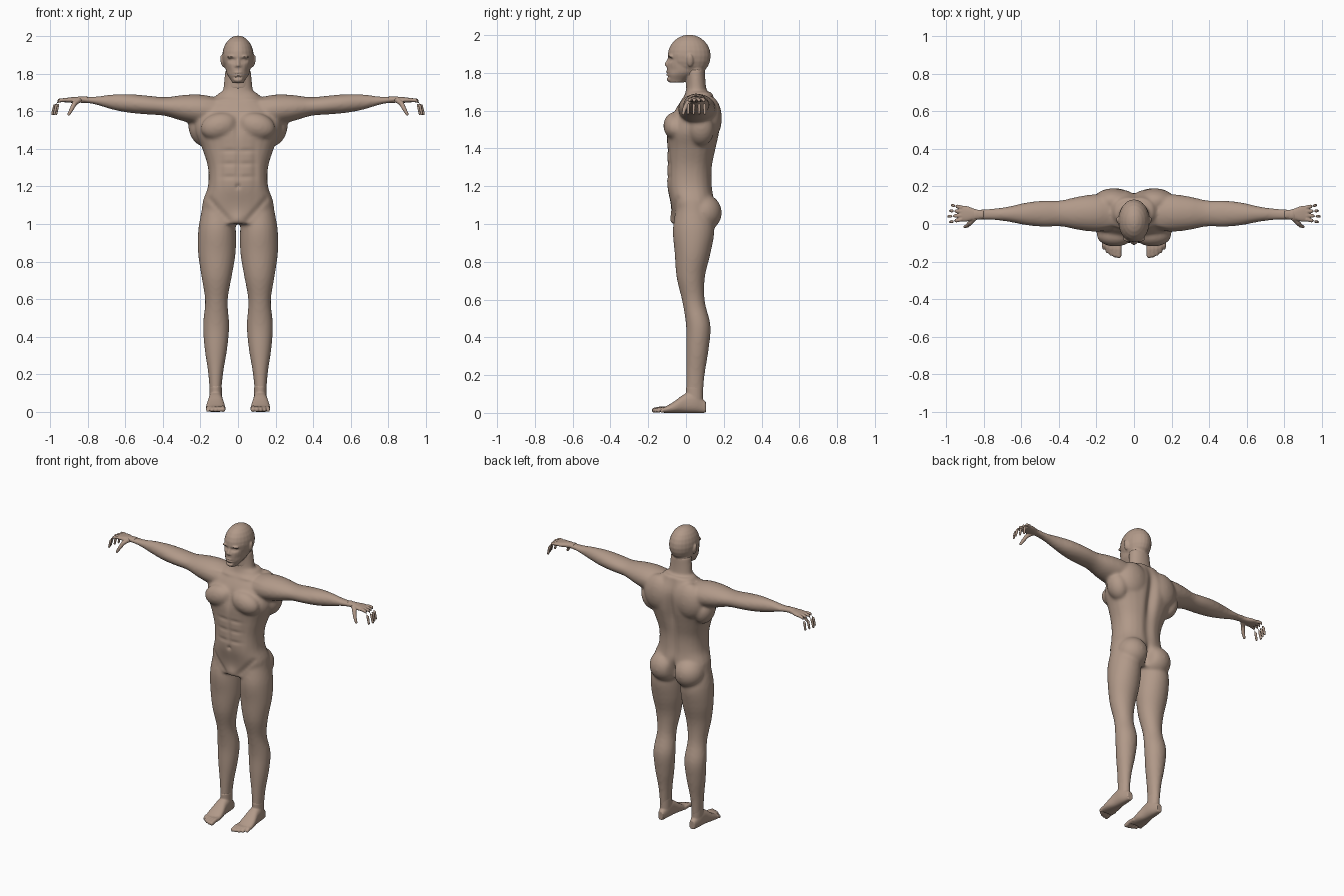
import bpy, bmesh, math
from mathutils import Vector, Matrix

cube = bpy.data.objects.get("Cube")
if cube:
    bpy.data.objects.remove(cube, do_unlink=True)

skin = bpy.data.materials.new("skin")
skin.use_nodes = True
skin.diffuse_color = (.44, .32, .25, 1)
skin.node_tree.nodes["Principled BSDF"].inputs["Base Color"].default_value = skin.diffuse_color

SIDES = 24
SUBSTEPS = 4
X, Y, Z = Vector((1, 0, 0)), Vector((0, 1, 0)), Vector((0, 0, 1))


def loft(bm, rings, power=2):
    """Closed skin over superellipse rings given as (centre, half axis u, half axis v)."""
    loops = []
    for centre, u, v in rings:
        loop = []
        for i in range(SIDES):
            angle = math.tau * i / SIDES
            c, s = math.cos(angle), math.sin(angle)
            c = math.copysign(abs(c) ** (2 / power), c)
            s = math.copysign(abs(s) ** (2 / power), s)
            loop.append(bm.verts.new(centre + u * c + v * s))
        loops.append(loop)
    for near, far in zip(loops, loops[1:]):
        for i in range(SIDES):
            j = (i + 1) % SIDES
            bm.faces.new((near[i], near[j], far[j], far[i]))
    bm.faces.new(loops[0][::-1])
    bm.faces.new(loops[-1])


def flow(keys, t):
    """Smooth curve through evenly spaced keys, t running from zero to one."""
    last = len(keys) - 1
    i = min(int(t * last), last - 1)
    f = t * last - i
    a, b, c, d = (keys[min(max(k, 0), last)] for k in range(i - 1, i + 3))
    return b + f * (c - a + f * (2 * a - 5 * b + 4 * c - d + f * (3 * (b - c) + d - a))) / 2


def sweep(bm, start, end, u, v, half, high, low=None, power=2):
    """Form along a line: half width along u, reaching from low to high along v."""
    low = low or [-h for h in high]
    start, end = Vector(start), Vector(end)
    count = SUBSTEPS * (len(half) - 1)
    rings = []
    for k in range(count + 1):
        t = k / count
        top, bottom = flow(high, t), flow(low, t)
        centre = start.lerp(end, t) + v * (top + bottom) / 2
        rings.append((centre, u * flow(half, t), v * (top - bottom) / 2))
    loft(bm, rings, power)


def ball(bm, centre, radii, tilt=0):
    matrix = Matrix.Translation(centre) @ Matrix.Rotation(tilt, 4, 'Y') @ Matrix.Diagonal((*radii, 1))
    bmesh.ops.create_uvsphere(bm, u_segments=SIDES, v_segments=SIDES // 2, radius=1, matrix=matrix)


def digit(bm, path, thick, thin):
    """Tapered finger or toe with a round tip."""
    points = [Vector(p) for p in path]
    last = len(points) - 1
    rings = []
    for i, point in enumerate(points):
        along = (points[min(i + 1, last)] - points[max(i - 1, 0)]).normalized()
        u = along.orthogonal().normalized()
        radius = thick + (thin - thick) * i / last
        rings.append((point, u * radius, along.cross(u) * radius))
    loft(bm, rings)
    ball(bm, points[-1], (thin, thin, thin))


def press(obj, centre, wide, tall, push):
    """Soft dent or bulge along y, the same on both sides of the body."""
    x, y, z = centre
    for vert in obj.data.vertices:
        co = vert.co
        q = ((abs(co.x) - x) / wide) ** 2 + ((co.y - y) / .06) ** 2 + ((co.z - z) / tall) ** 2
        if q < 6:
            co.y += push * math.exp(-q)


def fuse(bm, name, voxel, smooth):
    """Mirror the half, melt the overlapping forms into one skin and relax it."""
    bmesh.ops.recalc_face_normals(bm, faces=bm.faces)
    mesh = bpy.data.meshes.new(name)
    bm.to_mesh(mesh)
    bm.free()
    obj = bpy.data.objects.new(name, mesh)
    bpy.context.collection.objects.link(obj)
    obj.modifiers.new("mirror", 'MIRROR').use_mirror_merge = False
    remesh = obj.modifiers.new("remesh", 'REMESH')
    remesh.mode = 'VOXEL'
    remesh.voxel_size = voxel
    relax = obj.modifiers.new("relax", 'SMOOTH')
    relax.factor = .5
    relax.iterations = smooth
    bpy.context.view_layer.update()
    graph = bpy.context.evaluated_depsgraph_get()
    result = bpy.data.meshes.new_from_object(obj.evaluated_get(graph))
    obj.modifiers.clear()
    obj.data = result
    result.materials.clear()
    result.materials.append(skin)
    result.shade_smooth()
    return obj


# Trunk and neck
bm = bmesh.new()
sweep(bm, Z, Z * 1.7, X, Y, power=2.4,
      half=[.15, .19, .16, .16, .19, .23, .21, .1],
      high=[.12, .15, .14, .14, .16, .18, .18, .14],
      low=[-.07, -.08, -.1, -.1, -.1, -.1, -.06, 0])
sweep(bm, Z * 1.6, Z * 1.82, X, Y, half=[.1, .08, .07], high=[.14, .11, .1], low=[-.04, 0, 0])

# Leg
sweep(bm, (.12, 0, .08), (.11, 0, 1.1), X, Y,
      half=[.03, .04, .06, .07, .06, .08, .1, .1, .08],
      high=[.09, .1, .12, .13, .1, .1, .13, .15, .12],
      low=[0, 0, 0, 0, -.02, -.05, -.06, -.07, -.05])

# Arm
sweep(bm, (.1, .06, 1.6), (.86, .05, 1.665), Y, Z,
      half=[.09, .1, .09, .07, .07, .06, .04, .03, .03],
      high=[.07, .08, .07, .05, .05, .05, .04, .02, .016])

# Chest, shoulder blade, flank and buttock muscles
ball(bm, (.1, -.06, 1.52), (.1, .06, .07), tilt=.25)
ball(bm, (.11, .12, 1.56), (.11, .07, .12))
ball(bm, (.2, .08, 1.5), (.06, .07, .09), tilt=.35)
ball(bm, (.09, .09, 1.06), (.1, .1, .1))
body = fuse(bm, "body", voxel=.009, smooth=9)

# Spine, seat cleft, breastbone, belly and navel
press(body, (0, .17, 1.47), wide=.03, tall=.17, push=-.03)
press(body, (0, .15, 1.22), wide=.03, tall=.1, push=-.01)
press(body, (0, .17, 1.05), wide=.02, tall=.07, push=-.04)
press(body, (0, -.12, 1.52), wide=.02, tall=.07, push=.013)
press(body, (0, -.1, 1.3), wide=.014, tall=.11, push=.006)
press(body, (.09, -.1, 1.3), wide=.015, tall=.11, push=.005)
press(body, (0, -.1, 1.2), wide=.012, tall=.012, push=.01)
press(body, (0, -.07, 1.02), wide=.04, tall=.04, push=-.012)
press(body, (.1, -.02, 1.66), wide=.07, tall=.012, push=-.008)
for row in range(3):
    press(body, (.045, -.1, 1.25 + .07 * row), wide=.04, tall=.011, push=.005)
# Groin crease
for i in range(7):
    press(body, (.05 + .017 * i, -.07, 1.02 + .019 * i), wide=.016, tall=.016, push=.006)

# Skull, face and throat
bm = bmesh.new()
ball(bm, (0, .017, 1.89), (.084, .114, .112))
sweep(bm, Z * 1.75, Z * 1.9, X, Y, power=2.2,
      half=[.03, .06, .07, .08], high=[-.01, .06, .1, .1], low=[-.09, -.1, -.1, -.09])
sweep(bm, Z * 1.72, Z * 1.84, X, Y, half=[.066, .064], high=[.1, .1], low=[0, 0])
# Nose with nostrils
digit(bm, [(0, -.084, 1.885), (0, -.103, 1.845)], thick=.008, thin=.011)
ball(bm, (.013, -.095, 1.84), (.008, .011, .007))
# Brow, lips, chin and ear
ball(bm, (.033, -.08, 1.89), (.026, .016, .008), tilt=.1)
for z in (1.79, 1.804):
    ball(bm, (0, -.092, z), (.024, .014, .007))
ball(bm, (0, -.088, 1.767), (.025, .014, .014))
ball(bm, (.083, .022, 1.865), (.01, .017, .033), tilt=.2)
head = fuse(bm, "head", voxel=.005, smooth=4)

# Eye sockets, eyelids, mouth and cheek hollows
press(head, (.033, -.09, 1.87), wide=.02, tall=.011, push=.014)
press(head, (.033, -.08, 1.87), wide=.011, tall=.006, push=-.006)
press(head, (0, -.1, 1.797), wide=.022, tall=.004, push=.006)
press(head, (0, -.1, 1.779), wide=.022, tall=.006, push=.004)
press(head, (.055, -.08, 1.815), wide=.02, tall=.02, push=.007)

# Hand: palm, four curled fingers and thumb
bm = bmesh.new()
sweep(bm, (.8, .05, 1.662), (.925, .056, 1.658), Y, Z, power=2.4,
      half=[.023, .026, .04, .042], high=[.018, .016, .015, .011])
for i in range(4):
    root, tip = .025 + .021 * i, .01 + .03 * i
    reach = .075 - .01 * abs(i - 1)
    digit(bm, [(.915 + reach * s, root + (tip - root) * s, 1.66 - drop)
               for s, drop in ((0, 0), (.5, .003), (.8, .03), (.95, .075))], thick=.011, thin=.007)
digit(bm, [(.845, .035, 1.66), (.87, .008, 1.64), (.885, -.008, 1.61), (.9, -.015, 1.583)],
      thick=.016, thin=.008)
fuse(bm, "hands", voxel=.0035, smooth=3)

# Foot: heel to ball, ankle and five toes
bm = bmesh.new()
sweep(bm, (.118, .105, 0), (.12, -.12, 0), X, Z, power=2.4,
      half=[.02, .035, .04, .05, .05], high=[.06, .11, .1, .06, .03], low=[0, 0, 0, 0, 0])
sweep(bm, (.118, 0, .05), (.119, 0, .14), X, Y, half=[.033, .033], high=[.09, .09], low=[0, 0])
for i in range(5):
    x, radius = .08 + .02 * i, .014 - .001 * i
    tip = .0025 * i * i - .168
    digit(bm, [(x, -.09, .02), (x, tip / 2 - .05, .021), (x, tip, radius)], radius, radius)
fuse(bm, "feet", voxel=.005, smooth=3)
